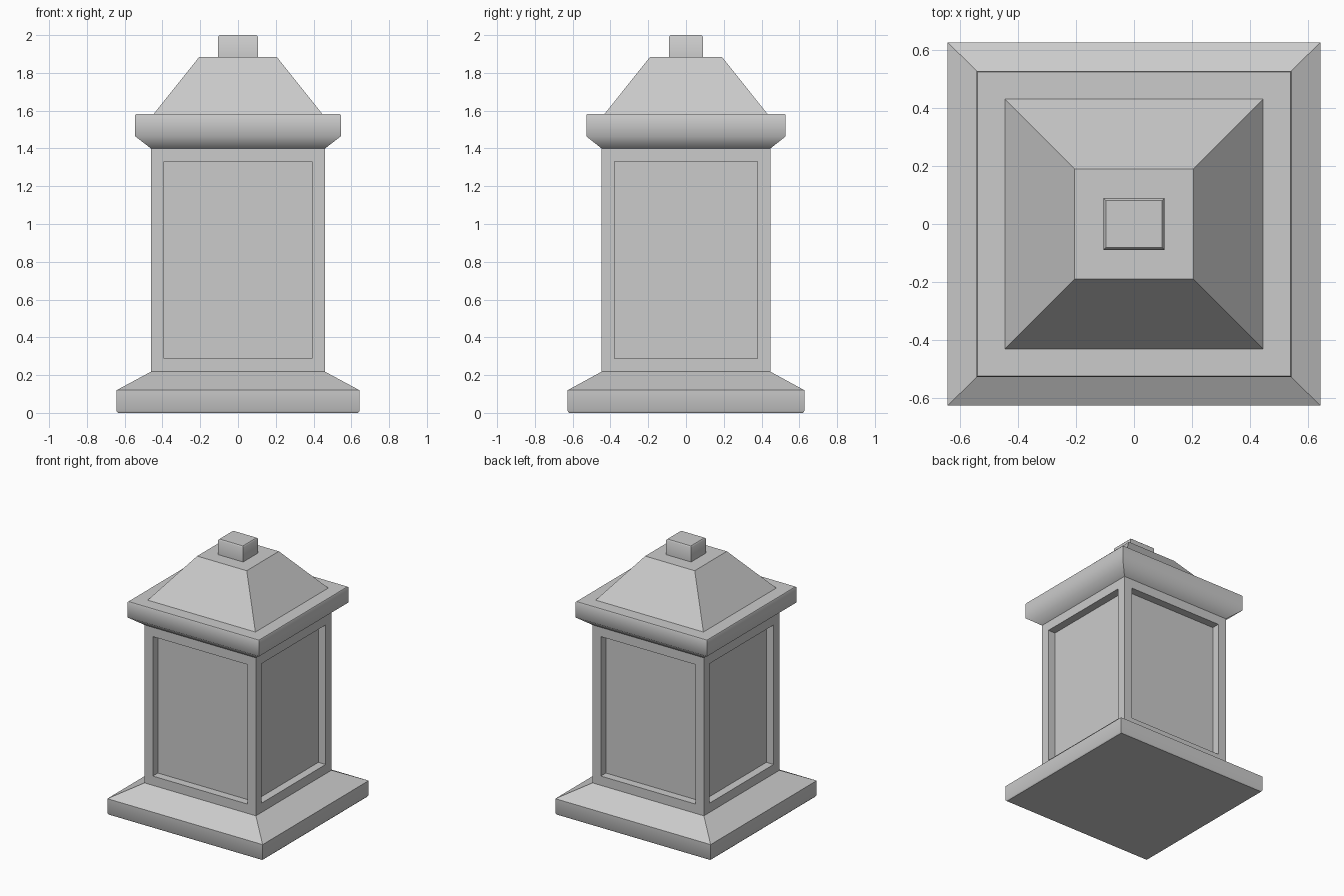
import bpy, bmesh

if "Cube" in bpy.data.objects:
    bpy.data.objects.remove(bpy.data.objects["Cube"])


def loft(name, rings, cap_bottom=False, cap_top=False, smooth_rings=(), panel=None):
    """Stack rectangular rings (half x, half y, z) into a four-sided solid."""
    bm = bmesh.new()
    corners = [(-1, -1), (1, -1), (1, 1), (-1, 1)]
    loops = [[bm.verts.new((sx * hx, sy * hy, z)) for sx, sy in corners]
             for hx, hy, z in rings]
    sides = []
    for low, high in zip(loops, loops[1:]):
        for i in range(4):
            j = (i + 1) % 4
            sides.append(bm.faces.new((low[i], low[j], high[j], high[i])))
    if cap_bottom:
        bm.faces.new(loops[0][::-1])
    if cap_top:
        bm.faces.new(loops[-1])
    bm.normal_update()

    # Soft horizontal edges, crisp corners
    if smooth_rings:
        soft = {v for r in smooth_rings for v in loops[r]}
        for f in sides:
            f.smooth = True
        for e in bm.edges:
            a, b = e.verts
            e.smooth = a in soft and b in soft and abs(a.co.z - b.co.z) < 1e-6

    # Recessed panel on each side
    if panel:
        margin, depth = panel
        bmesh.ops.inset_individual(bm, faces=sides, thickness=margin)
        for f in sides:
            normal = f.normal.copy()
            bmesh.ops.inset_individual(bm, faces=[f], thickness=0.0)
            bmesh.ops.translate(bm, verts=f.verts, vec=-normal * depth)

    mesh = bpy.data.meshes.new(name)
    bm.to_mesh(mesh)
    bm.free()
    obj = bpy.data.objects.new(name, mesh)
    bpy.context.collection.objects.link(obj)
    return obj


# Plinth with sloped shoulder
loft("base", [(0.635, 0.619, 0), (0.643, 0.627, 0.01), (0.643, 0.627, 0.12),
              (0.461, 0.447, 0.218)], cap_bottom=True, smooth_rings=(1,))

# Panelled shaft
loft("shaft", [(0.461, 0.447, 0.218), (0.461, 0.447, 1.40)], panel=(0.098, 0.06))

# Cornice with flared underside
loft("cornice", [(0.461, 0.447, 1.40), (0.544, 0.528, 1.464), (0.544, 0.528, 1.577),
                 (0.54, 0.524, 1.583)], cap_top=True, smooth_rings=(1, 2))

# Truncated pyramid roof
loft("roof", [(0.446, 0.431, 1.583), (0.205, 0.19, 1.885)], cap_top=True)

# Finial block
loft("finial", [(0.105, 0.089, 1.885), (0.105, 0.089, 1.992), (0.097, 0.081, 2.0)],
     cap_top=True, smooth_rings=(1,))
